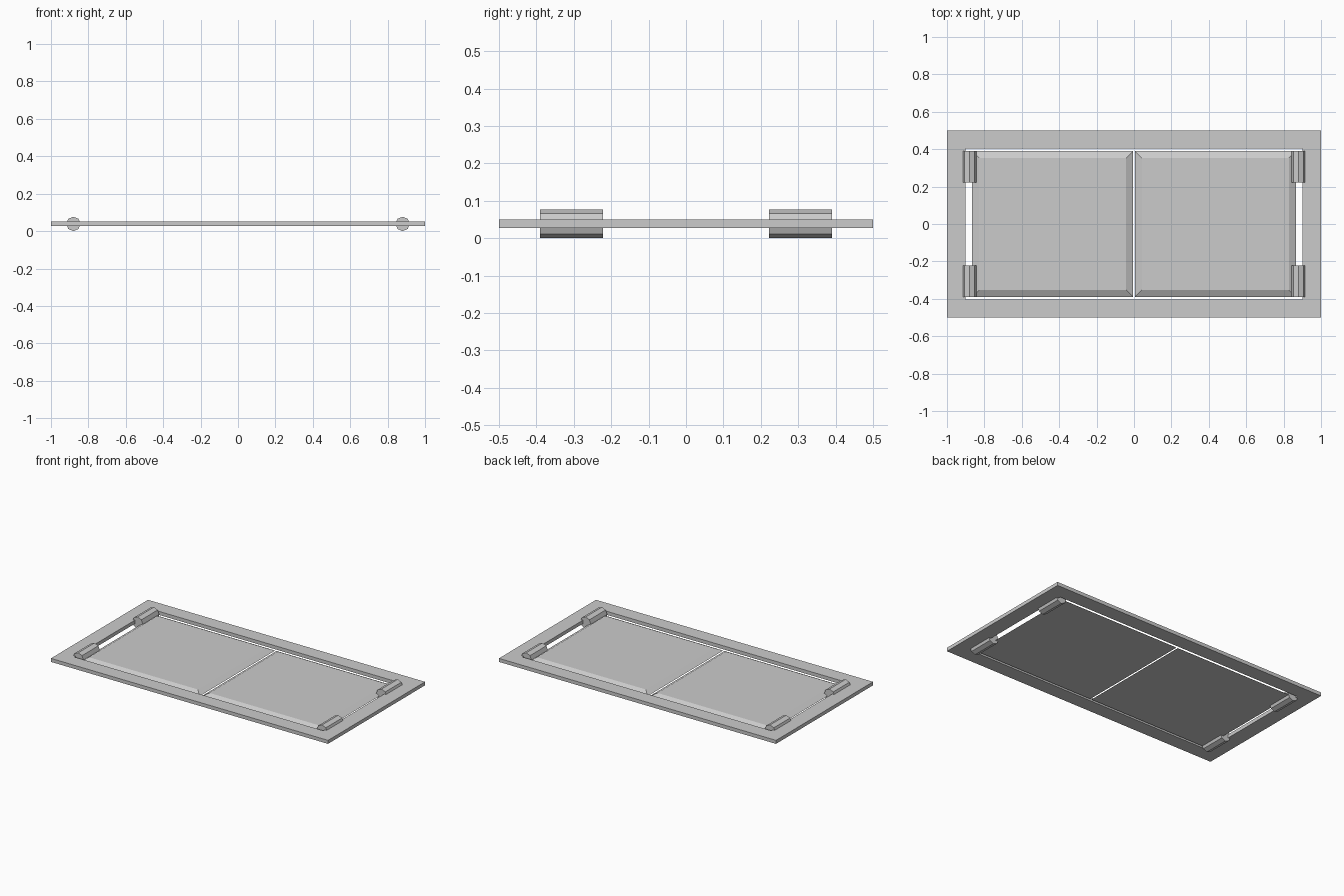
import bpy, bmesh, math
from mathutils import Matrix

if "Cube" in bpy.data.objects:
    bpy.data.objects.remove(bpy.data.objects["Cube"])

MID = 0.0385            # height of the hinge axis
BOTTOM, TOP = 0.0275, 0.0505


def make_object(name, bm):
    bmesh.ops.recalc_face_normals(bm, faces=bm.faces)
    mesh = bpy.data.meshes.new(name)
    bm.to_mesh(mesh)
    bm.free()
    obj = bpy.data.objects.new(name, mesh)
    bpy.context.collection.objects.link(obj)
    return obj


def ring(bm, x0, x1, y0, y1, z):
    return [bm.verts.new((x, y, z)) for x, y in
            ((x0, y0), (x1, y0), (x1, y1), (x0, y1))]


def bridge(bm, a, b):
    for i in range(4):
        j = (i + 1) % 4
        bm.faces.new((a[i], a[j], b[j], b[i]))


# Flat rectangular frame with an open middle
bm = bmesh.new()
loops = [ring(bm, -x, x, -y, y, z) for x, y, z in
         ((1, 0.5, BOTTOM), (1, 0.5, TOP), (0.9, 0.405, TOP), (0.9, 0.405, BOTTOM))]
for i in range(4):
    bridge(bm, loops[i], loops[(i + 1) % 4])
make_object("frame", bm)


# Door panel with bevelled edges on its upper side
def door_panel(name, x0, x1):
    bm = bmesh.new()
    inset = 0.037
    low = ring(bm, x0, x1, -0.39, 0.39, BOTTOM)
    high = ring(bm, x0 + inset, x1 - inset, -0.39 + inset, 0.39 - inset, 0.0475)
    bridge(bm, low, high)
    bm.faces.new(low[::-1])
    bm.faces.new(high)
    make_object(name, bm)


door_panel("left_panel", -0.865, -0.005)
door_panel("right_panel", 0.005, 0.865)


# Eight-sided hinge barrels lying along y, one edge on top
def hinge(name, x, y):
    bm = bmesh.new()
    bmesh.ops.create_cone(bm, cap_ends=True, segments=8, radius1=MID, radius2=MID,
                          depth=0.168,
                          matrix=Matrix.Translation((x, y, MID))
                          @ Matrix.Rotation(math.pi / 2, 4, 'X'))
    make_object(name, bm)


for side, sx in (("left", -1), ("right", 1)):
    for end, sy in (("front", -1), ("back", 1)):
        hinge(f"{side}_{end}_hinge", sx * 0.88, sy * 0.306)
